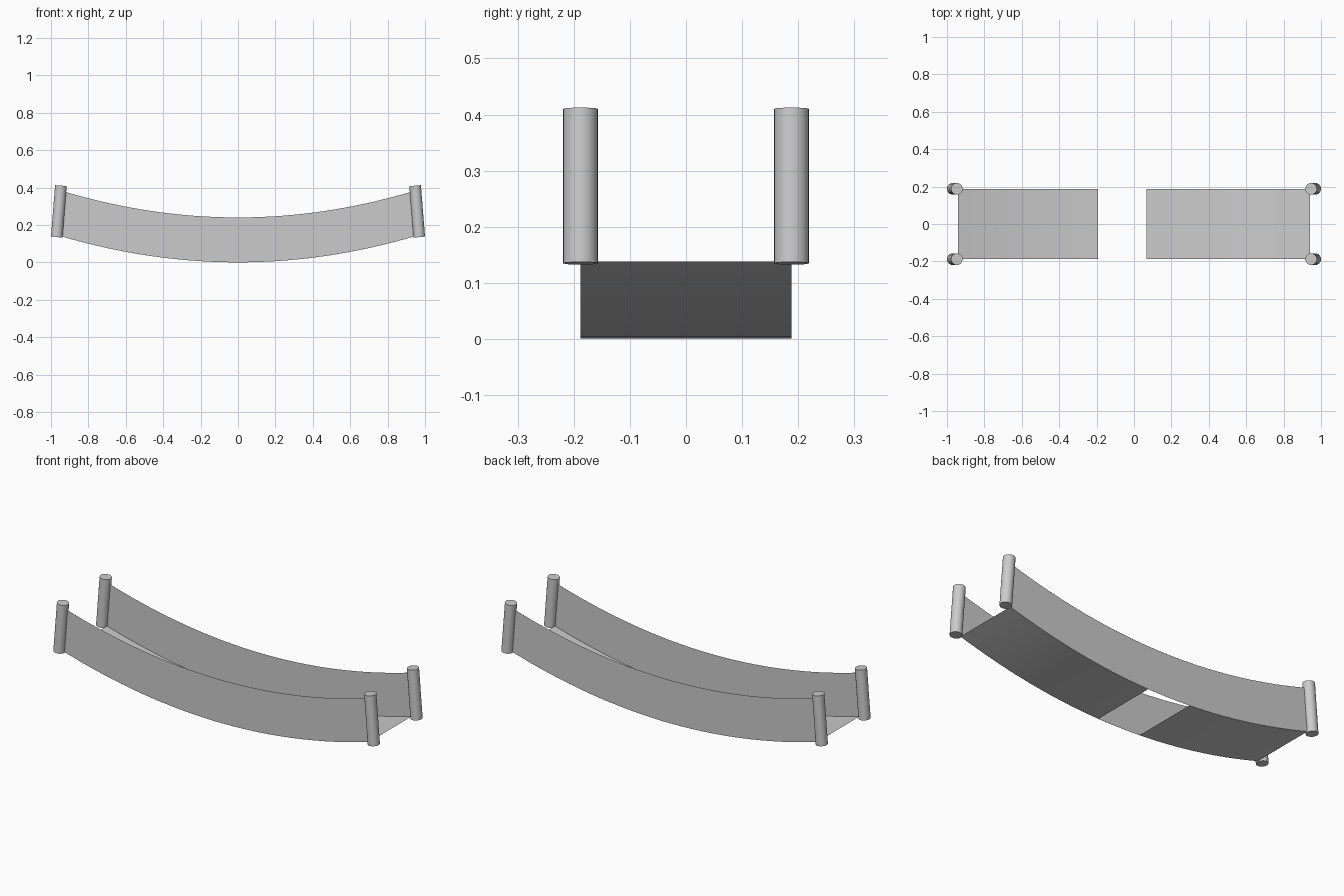
import bpy, bmesh
from mathutils import Vector

cube = bpy.data.objects.get("Cube")
if cube:
    bpy.data.objects.remove(cube)

GREY = (0.6, 0.6, 0.6, 1)
mat = bpy.data.materials.new("plain grey")
mat.use_nodes = True
mat.diffuse_color = GREY
mat.node_tree.nodes["Principled BSDF"].inputs["Base Color"].default_value = GREY

HALF_W = 0.188       # half the bridge width
END_LOW = 0.94       # where the lower curve meets the posts
END_TOP = 0.925      # where the upper curve meets the posts
STEPS = 32


def low(t):
    """Point on the sagging lower curve, t from -1 to 1."""
    return END_LOW * t, 0.138 * t * t


def top(t):
    """Point on the sagging upper curve."""
    return END_TOP * t, 0.24 + 0.137 * t * t


def finish(bm, name):
    mesh = bpy.data.meshes.new(name)
    bm.to_mesh(mesh)
    bm.free()
    mesh.materials.append(mat)
    obj = bpy.data.objects.new(name, mesh)
    bpy.context.collection.objects.link(obj)
    bpy.ops.object.select_all(action='DESELECT')
    obj.select_set(True)
    bpy.context.view_layer.objects.active = obj
    bpy.ops.object.shade_smooth_by_angle()
    return obj


def sheet(name, edge_a, edge_b, t0, t1, steps):
    """Thin strip spanned between two edge functions."""
    bm = bmesh.new()
    rows = []
    for i in range(steps + 1):
        t = t0 + (t1 - t0) * i / steps
        rows.append((bm.verts.new(edge_a(t)), bm.verts.new(edge_b(t))))
    for (a, b), (c, d) in zip(rows, rows[1:]):
        bm.faces.new((a, c, d, b))
    return finish(bm, name)


def edge(curve, y):
    def point(t):
        x, z = curve(t)
        return x, y, z
    return point


# Side panels, facing outwards
sheet("front_panel", edge(low, -HALF_W), edge(top, -HALF_W), -1, 1, STEPS)
sheet("back_panel", edge(low, HALF_W), edge(top, HALF_W), 1, -1, STEPS)

# Deck in two pieces with an open gap between them
for name, x0, x1 in (("right_deck", -END_LOW, -0.193), ("left_deck", 0.068, END_LOW)):
    sheet(name, edge(low, -HALF_W), edge(low, HALF_W),
          x0 / END_LOW, x1 / END_LOW, STEPS // 2)

# Corner posts leaning inwards at the top
for side, sx in (("left", 1), ("right", -1)):
    for end, sy in (("front", -1), ("back", 1)):
        foot = Vector((sx * 0.969, sy * HALF_W, 0.135))
        head = Vector((sx * 0.947, sy * HALF_W, 0.41))
        axis = head - foot
        bm = bmesh.new()
        bmesh.ops.create_cone(bm, cap_ends=True, segments=24, radius1=0.031,
                              radius2=0.031, depth=axis.length)
        post = finish(bm, f"{end}_{side}_post")
        post.location = (foot + head) / 2
        post.rotation_euler = Vector((0, 0, 1)).rotation_difference(axis).to_euler()
